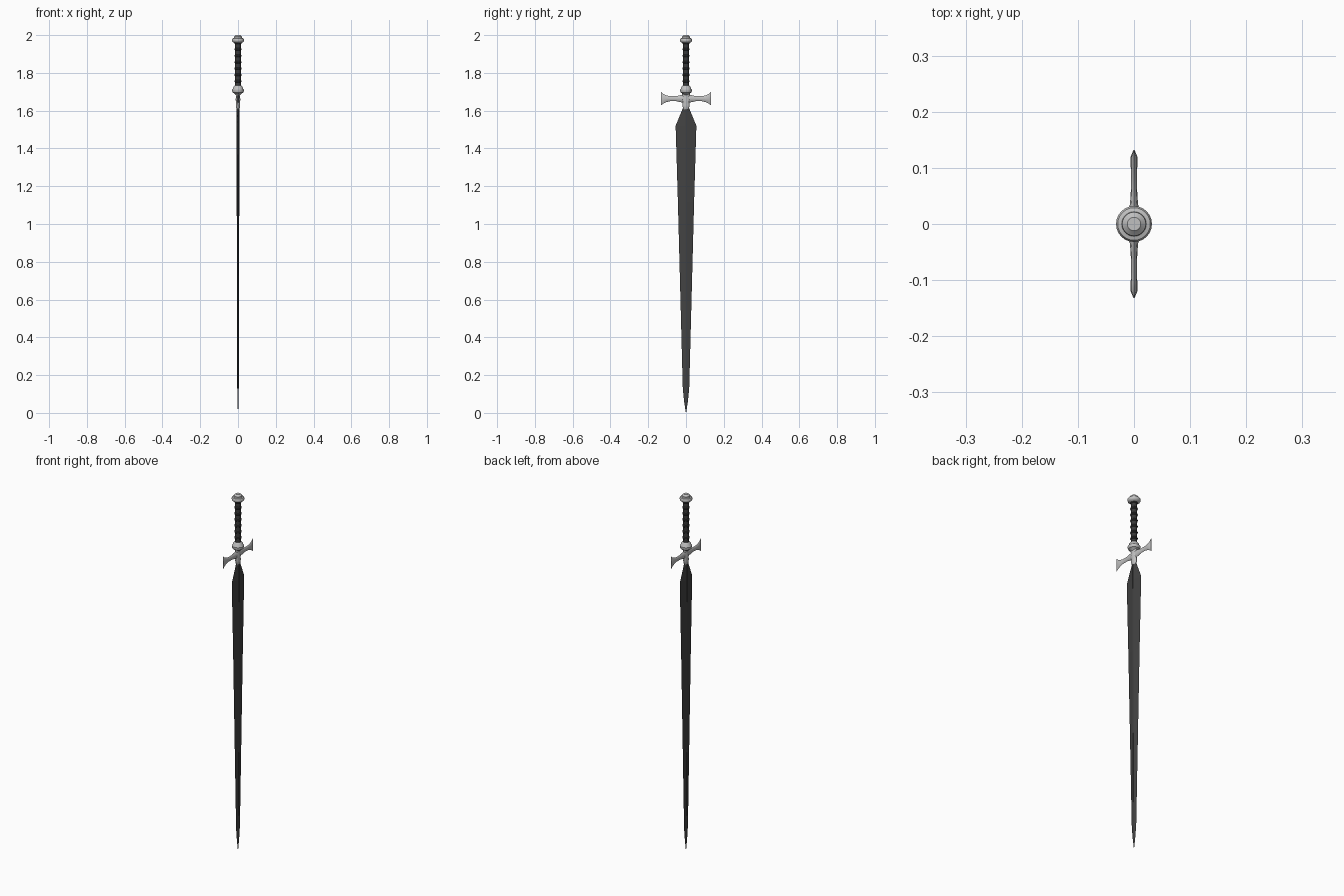
import bpy, bmesh, math
from mathutils import Vector

if "Cube" in bpy.data.objects:
    bpy.data.objects.remove(bpy.data.objects["Cube"])


def material(name, v):
    m = bpy.data.materials.new(name)
    m.diffuse_color = (v, v, v, 1)
    m.use_nodes = True
    m.node_tree.nodes["Principled BSDF"].inputs["Base Color"].default_value = m.diffuse_color
    return m


STEEL = material("light steel", 0.53)
DARK = material("dark blade steel", 0.055)
LEATHER = material("dark grip leather", 0.04)


def loft(name, rings, mat, smooth=None):
    """Skin a list of equal-sized point rings and cap both ends."""
    bm = bmesh.new()
    loops = [[bm.verts.new(p) for p in r] for r in rings]
    n = len(loops[0])
    for a, b in zip(loops, loops[1:]):
        for i in range(n):
            j = (i + 1) % n
            bm.faces.new((a[i], a[j], b[j], b[i]))
    bm.faces.new(loops[0])
    bm.faces.new(loops[-1])
    bmesh.ops.recalc_face_normals(bm, faces=bm.faces)
    me = bpy.data.meshes.new(name)
    bm.to_mesh(me)
    bm.free()
    me.materials.append(mat)
    ob = bpy.data.objects.new(name, me)
    bpy.context.collection.objects.link(ob)
    if smooth:
        bpy.ops.object.select_all(action='DESELECT')
        ob.select_set(True)
        bpy.context.view_layer.objects.active = ob
        bpy.ops.object.shade_smooth_by_angle(angle=math.radians(smooth))
    return ob


def lathe(name, profile, mat, sides=24, sx=1.0):
    """Turn (radius, z) points around z; sx flattens the depth."""
    ang = [2 * math.pi * i / sides for i in range(sides)]
    rings = [[Vector((r * sx * math.cos(a), r * math.sin(a), z)) for a in ang]
             for r, z in profile]
    return loft(name, rings, mat, 35)


# Blade: long tapering section with a slim flat ridge, (z, half width, half depth)
blade = [(1.625, 0.012, 0.007), (1.60, 0.022, 0.007), (1.52, 0.055, 0.007),
         (1.12, 0.043, 0.006), (0.13, 0.017, 0.004), (0.06, 0.010, 0.003),
         (0.0, 0.0008, 0.0005)]
rings = []
for z, w, d in blade:
    f = min(0.005, w * 0.4)
    rings.append([(0, -w, z), (d, -f, z), (d, f, z),
                  (0, w, z), (-d, f, z), (-d, -f, z)])
loft("blade", rings, DARK)

# Raised central rib on the blade
rib = [(1.61, 0.003, 0.0085), (1.12, 0.003, 0.0068), (0.13, 0.002, 0.0045)]
loft("blade_rib", [[(-d, 0, z), (0, -w, z), (d, 0, z), (0, w, z)]
                   for z, w, d in rib], DARK)

# Flared crossguard arms, (y, z low, z high, half depth)
arm = [(0.0, 1.640, 1.685, 0.009), (0.03, 1.645, 1.682, 0.008),
       (0.05, 1.650, 1.677, 0.006), (0.085, 1.650, 1.677, 0.005),
       (0.105, 1.645, 1.681, 0.006), (0.120, 1.637, 1.688, 0.006),
       (0.132, 1.628, 1.700, 0.001)]
for side, name in ((1, "guard_arm_right"), (-1, "guard_arm_left")):
    rings = []
    for y, lo, hi, d in arm:
        c, h = (lo + hi) / 2, (hi - lo) / 2
        rings.append([(d * math.cos(k * math.pi / 4), side * y,
                       c + h * math.sin(k * math.pi / 4)) for k in range(8)])
    loft(name, rings, STEEL, 40)

# Knotted guard centre, flattened front to back
lathe("guard_centre", [(0.010, 1.603), (0.016, 1.613), (0.020, 1.630),
                       (0.017, 1.643), (0.023, 1.660), (0.017, 1.672),
                       (0.021, 1.684), (0.018, 1.700)], STEEL, 16, 0.58)

# Collar between guard and grip
lathe("collar", [(0.012, 1.683), (0.022, 1.692), (0.028, 1.695), (0.031, 1.702),
                 (0.031, 1.711), (0.027, 1.716), (0.024, 1.725),
                 (0.017, 1.733)], STEEL)

# Leather grip with evenly spaced wrap ridges
grip = []
count, z0, z1 = 7, 1.728, 1.965
step = (z1 - z0) / count
for i in range(count):
    z = z0 + i * step
    grip += [(0.0155, z), (0.0155, z + step * 0.62), (0.0185, z + step * 0.72),
             (0.0185, z + step * 0.88)]
grip.append((0.0155, z1))
lathe("grip", grip, LEATHER, 16)

# Stepped domed pommel
lathe("pommel", [(0.016, 1.957), (0.024, 1.961), (0.030, 1.965), (0.032, 1.970),
                 (0.032, 1.978), (0.029, 1.983), (0.022, 1.985), (0.021, 1.992),
                 (0.014, 1.998), (0.012, 2.0)], STEEL)
